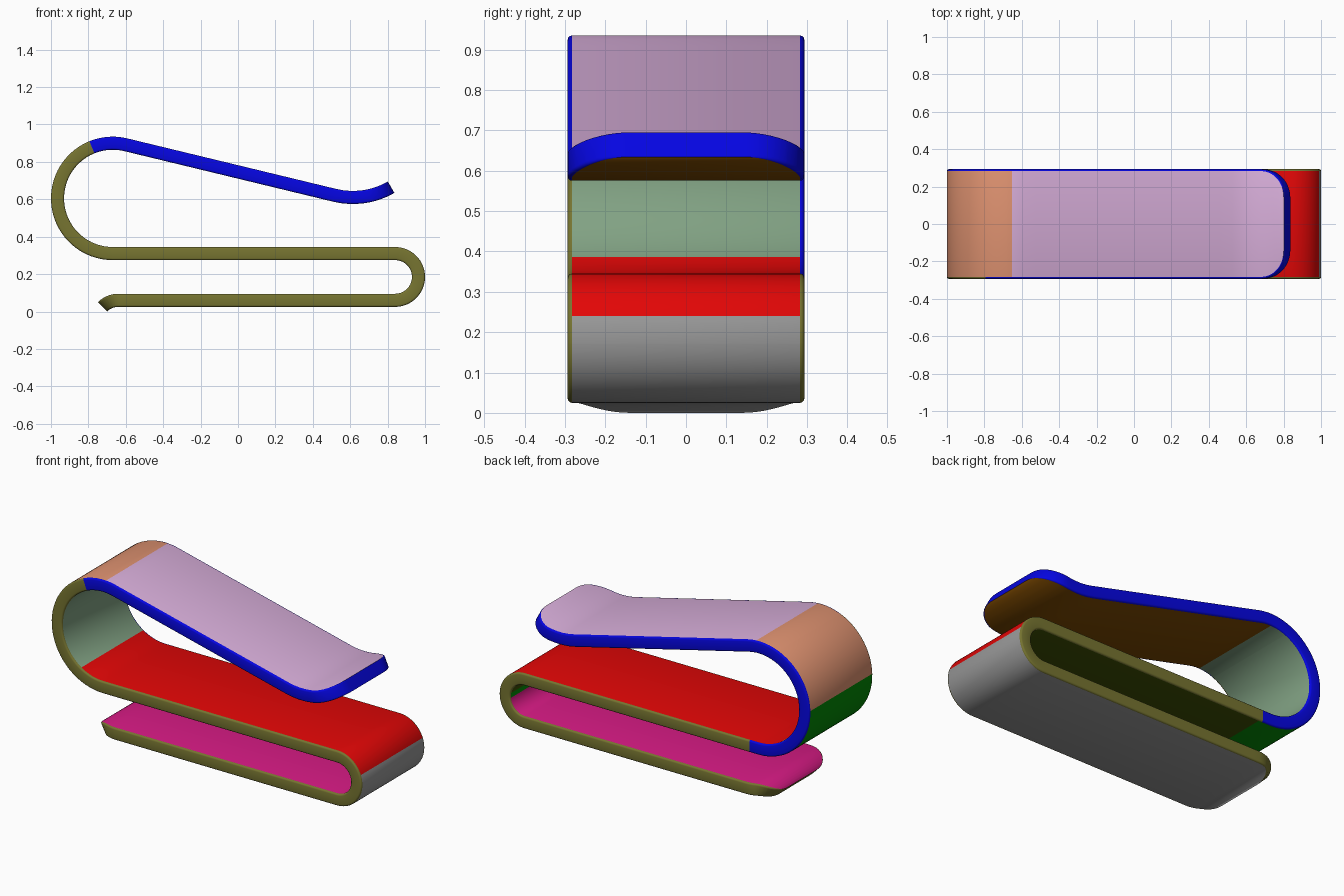
import bpy, bmesh, math
from math import sin, cos, pi, radians

if "Cube" in bpy.data.objects:
    bpy.data.objects.remove(bpy.data.objects["Cube"])

HALF_W, HALF_T, CORNER, BEVEL = 0.293, 0.035, 0.145, 0.010

# Strip centre line: (radius or None, length or turn in degrees)
SEGMENTS = [(0.12, -45), (None, 1.48), (0.125, 180), (None, 1.51),
            (0.295, -193.6), (None, 1.15), (0.41, 43.6)]

# Colours along the strip: (end position, colour name)
COLOURS = {
    "pink": (212, 32, 130), "green": (8, 135, 12), "dark_olive": (62, 78, 8),
    "orange": (222, 145, 112), "lavender": (214, 172, 216), "grey": (150, 150, 150),
    "red": (225, 15, 15), "sage": (128, 160, 130), "brown": (125, 75, 5),
    "olive": (118, 116, 52), "blue": (14, 14, 225)}
BANDS = {
    "left": [(1.76, "pink"), (1.80, "green"), (3.40, "dark_olive"), (3.95, "green"),
             (4.42, "orange"), (99, "lavender")],
    "right": [(1.815, "grey"), (3.645, "red"), (4.40, "sage"), (99, "brown")],
    "front": [(4.29, "olive"), (99, "blue")],
    "back": [(3.42, "olive"), (99, "blue")]}


def build_path():
    """Return path pieces (s0, length, x, z, heading, curvature) and total length."""
    s, heading = 0.0, radians(45)
    x, z = -0.64 - 0.12 * sin(radians(45)), 0.06 - 0.12 * (1 - cos(radians(45)))
    pieces = []
    for r, v in SEGMENTS:
        length = v if r is None else r * abs(radians(v))
        k = 0.0 if r is None else math.copysign(1 / r, v)
        piece = (s, length, x, z, heading, k)
        pieces.append(piece)
        x, z, heading = evaluate(piece, s + length)
        s += length
    return pieces, s


def evaluate(piece, s):
    s0, _, x, z, h, k = piece
    d = s - s0
    if k == 0:
        return x + d * cos(h), z + d * sin(h), h
    return x + (sin(h + k * d) - sin(h)) / k, z - (cos(h + k * d) - cos(h)) / k, h + k * d


pieces, total = build_path()

# Sample positions: arcs, rounded ends and colour changes
stops = {0.0, total}
for s0, length, *_, k in pieces:
    n = max(4, int(abs(k) * length / radians(5))) if k else 16
    stops.update(s0 + length * i / n for i in range(n + 1))
for i in range(1, 13):
    d = CORNER * (1 - cos(pi / 2 * i / 12))
    stops.update((d, total - d))
for bands in BANDS.values():
    stops.update(e for e, _ in bands if e < total)
samples = []
for s in sorted(stops):
    if not samples or s - samples[-1] > 1e-4:
        samples.append(s)


def half_width(s):
    d = min(s, total - s)
    if d >= CORNER:
        return HALF_W
    return HALF_W - CORNER + math.sqrt(max(0, CORNER ** 2 - (CORNER - d) ** 2))


def section(w):
    """Rounded rectangle across the strip as (y, offset) pairs."""
    pts = []
    for sy, st, a0 in ((1, 1, 0), (-1, 1, 90), (-1, -1, 180), (1, -1, 270)):
        for i in range(4):
            a = radians(a0 + 30 * i)
            pts.append((sy * (w - BEVEL) + BEVEL * cos(a),
                        st * (HALF_T - BEVEL) + BEVEL * sin(a)))
    return pts


# Sweep the section along the path
mesh = bpy.data.meshes.new("folded_clip_strip")
names = list(COLOURS)
for name in names:
    mat = bpy.data.materials.new(name)
    mat.diffuse_color = (*[(c / 255) ** 2.2 for c in COLOURS[name]], 1)
    mat.use_nodes = True
    mat.node_tree.nodes["Principled BSDF"].inputs["Base Color"].default_value = mat.diffuse_color
    mesh.materials.append(mat)

bm = bmesh.new()
rings = []
for s in samples:
    piece = next((p for p in pieces if s <= p[0] + p[1] + 1e-6), pieces[-1])
    x, z, h = evaluate(piece, s)
    rings.append([bm.verts.new((x - t * sin(h), y, z + t * cos(h)))
                  for y, t in section(half_width(s))])


def side_of(j):
    return "left" if j == 3 else "right" if j == 11 else "front" if 4 <= j <= 10 else "back"


for i in range(len(rings) - 1):
    mid = (samples[i] + samples[i + 1]) / 2
    a, b = rings[i], rings[i + 1]
    for j in range(16):
        k = (j + 1) % 16
        f = bm.faces.new((a[j], a[k], b[k], b[j]))
        colour = next(c for e, c in BANDS[side_of(j)] if mid < e)
        f.material_index = names.index(colour)

# End faces
for ring, colour in ((rings[0], "olive"), (rings[-1], "blue")):
    bm.faces.new(ring).material_index = names.index(colour)
bmesh.ops.recalc_face_normals(bm, faces=bm.faces)
bm.to_mesh(mesh)
bm.free()

clip = bpy.data.objects.new("folded_clip_strip", mesh)
bpy.context.collection.objects.link(clip)
bpy.context.view_layer.objects.active = clip
clip.select_set(True)
bpy.ops.object.shade_smooth_by_angle(angle=radians(40))
